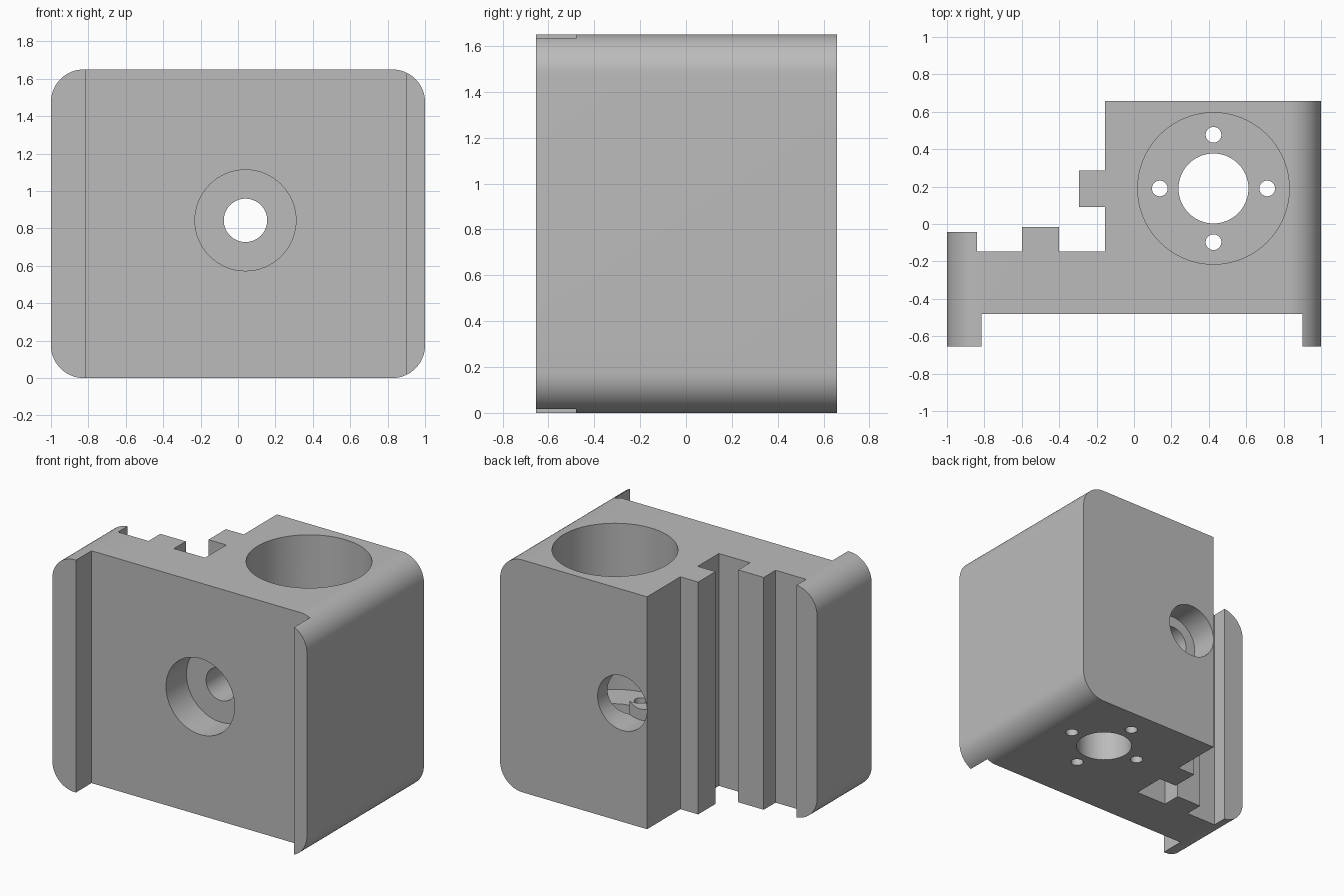
import bpy, bmesh, math

if "Cube" in bpy.data.objects:
    bpy.data.objects.remove(bpy.data.objects["Cube"])

HEIGHT = 1.65
CORNER = 0.175

grey = bpy.data.materials.new("plain grey")
grey.diffuse_color = (0.5, 0.5, 0.5, 1)
grey.use_nodes = True
grey.node_tree.nodes["Principled BSDF"].inputs["Base Color"].default_value = grey.diffuse_color


def prism(name, outline, direction):
    """Extrude a closed outline of 3D points along a direction."""
    bm = bmesh.new()
    face = bm.faces.new([bm.verts.new(p) for p in outline])
    new = bmesh.ops.extrude_face_region(bm, geom=[face])["geom"]
    bmesh.ops.translate(bm, vec=direction,
                        verts=[v for v in new if isinstance(v, bmesh.types.BMVert)])
    bmesh.ops.recalc_face_normals(bm, faces=bm.faces[:])
    mesh = bpy.data.meshes.new(name)
    bm.to_mesh(mesh)
    bm.free()
    mesh.materials.append(grey)
    obj = bpy.data.objects.new(name, mesh)
    bpy.context.collection.objects.link(obj)
    return obj


def circle(r, n):
    return [(r * math.cos(2 * math.pi * i / n), r * math.sin(2 * math.pi * i / n))
            for i in range(n)]


def hole_z(name, x, y, r, z0, z1, n=64):
    return prism(name, [(x + a, y + b, z0) for a, b in circle(r, n)], (0, 0, z1 - z0))


def hole_y(name, x, z, r, y0, y1, n=64):
    return prism(name, [(x + a, y0, z + b) for a, b in circle(r, n)], (0, y1 - y0, 0))


# Block plan: front rails, flat right side, tongue and ribs at the back left
plan = [(-1, -.655), (-.815, -.655), (-.815, -.48), (.9, -.48), (.9, -.655), (1, -.655),
        (1, .658), (-.155, .658), (-.155, .285), (-.295, .285), (-.295, .09), (-.155, .09),
        (-.155, -.148), (-.4, -.148), (-.4, -.015), (-.6, -.015), (-.6, -.148),
        (-.84, -.148), (-.84, -.042), (-1, -.042)]
block = prism("mounting_block", [(x, y, 0) for x, y in plan], (0, 0, HEIGHT))

# Rounded envelope that softens the four long corners
rounded = []
STEPS = 16
for cx, cz, start in ((1 - CORNER, HEIGHT - CORNER, 0), (CORNER - 1, HEIGHT - CORNER, 90),
                      (CORNER - 1, CORNER, 180), (1 - CORNER, CORNER, 270)):
    for i in range(STEPS + 1):
        a = math.radians(start + 90 * i / STEPS)
        rounded.append((cx + CORNER * math.cos(a), -1, cz + CORNER * math.sin(a)))
envelope = prism("rounded_envelope", rounded, (0, 2, 0))

# Vertical bore with a floor, its centre hole and four screw holes
BX, BY = 0.425, 0.19
cutters = [hole_z("bore", BX, BY, 0.405, 0.47, 2, 96),
           hole_z("centre_hole", BX, BY, 0.187, -0.2, 0.6)]
for dx, dy in ((1, 0), (-1, 0), (0, 1), (0, -1)):
    cutters.append(hole_z("screw_hole", BX + .287 * dx, BY + .287 * dy, .042, -0.2, 0.6, 32))

# Horizontal bolt hole with a front recess and a back recess
PX, PZ = 0.04, 0.843
cutters += [hole_y("bolt_hole", PX, PZ, 0.116, -1, 1),
            hole_y("front_recess", PX, PZ, 0.27, -1, -0.25),
            hole_y("back_recess", PX, PZ, 0.194, 0.46, 1)]

# Cut the block, then bake the result and drop the helpers
for op, helper in [("INTERSECT", envelope)] + [("DIFFERENCE", c) for c in cutters]:
    helper.hide_render = True
    mod = block.modifiers.new(helper.name, "BOOLEAN")
    mod.operation = op
    mod.solver = "EXACT"
    mod.object = helper
bpy.context.view_layer.update()
baked = bpy.data.meshes.new_from_object(
    block.evaluated_get(bpy.context.evaluated_depsgraph_get()))
block.modifiers.clear()
block.data = baked
for helper in [envelope] + cutters:
    bpy.data.objects.remove(helper)

bpy.ops.object.select_all(action="DESELECT")
block.select_set(True)
bpy.context.view_layer.objects.active = block
bpy.ops.object.shade_smooth_by_angle(angle=math.radians(30))
